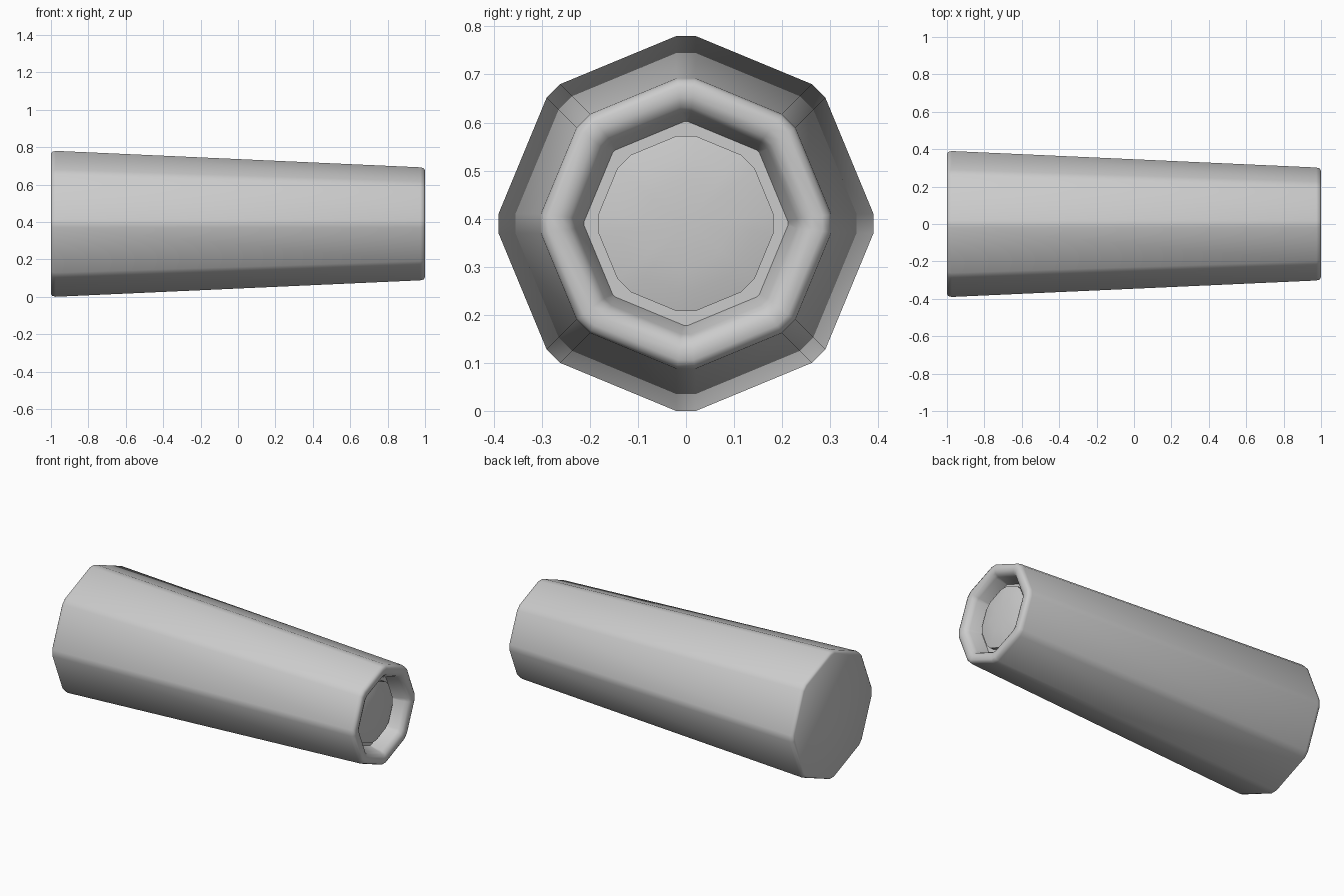
import bpy, bmesh, math

if "Cube" in bpy.data.objects:
    bpy.data.objects.remove(bpy.data.objects["Cube"])

CENTRE_Z = 0.39


def ring(bm, x, r, w):
    """Octagon across x with corners cut to half-width w."""
    verts = []
    for i in range(8):
        a = i * math.pi / 4
        for s in (-w, w):
            y = r * math.cos(a) - s * math.sin(a)
            z = r * math.sin(a) + s * math.cos(a)
            verts.append(bm.verts.new((x, y, CENTRE_Z + z)))
    return verts


def loft(name, profile, cap_start=True, cap_end=True, angle=35):
    """Skin a list of (x, radius, corner half-width) octagonal rings."""
    bm = bmesh.new()
    rings = [ring(bm, *p) for p in profile]
    n = len(rings[0])
    for a, b in zip(rings, rings[1:]):
        for i in range(n):
            j = (i + 1) % n
            bm.faces.new((a[i], a[j], b[j], b[i]))
    if cap_start:
        bm.faces.new(rings[0])
    if cap_end:
        bm.faces.new(rings[-1])
    bmesh.ops.recalc_face_normals(bm, faces=bm.faces[:])
    mesh = bpy.data.meshes.new(name)
    bm.to_mesh(mesh)
    bm.free()
    obj = bpy.data.objects.new(name, mesh)
    bpy.context.collection.objects.link(obj)
    bpy.ops.object.select_all(action='DESELECT')
    obj.select_set(True)
    bpy.context.view_layer.objects.active = obj
    bpy.ops.object.shade_smooth_by_angle(angle=math.radians(angle))
    return obj


# Tapered body, rounded rim and recess at the narrow end
loft("tapered_body", [
    (-1.0, 0.376, 0.018), (-0.993, 0.385, 0.02), (-0.975, 0.39, 0.02),
    (0.975, 0.302, 0.02), (0.993, 0.297, 0.018), (1.0, 0.284, 0.016),
    (1.0, 0.262, 0.014), (0.992, 0.242, 0.012), (0.97, 0.23, 0.01),
    (0.90, 0.212, 0.004),
], angle=50)

# Slightly domed disc set inside the recess
loft("inner_disc", [
    (0.89, 0.182, 0.02), (0.925, 0.182, 0.02), (0.935, 0.14, 0.016),
    (0.941, 0.09, 0.01), (0.944, 0.03, 0.004),
])
